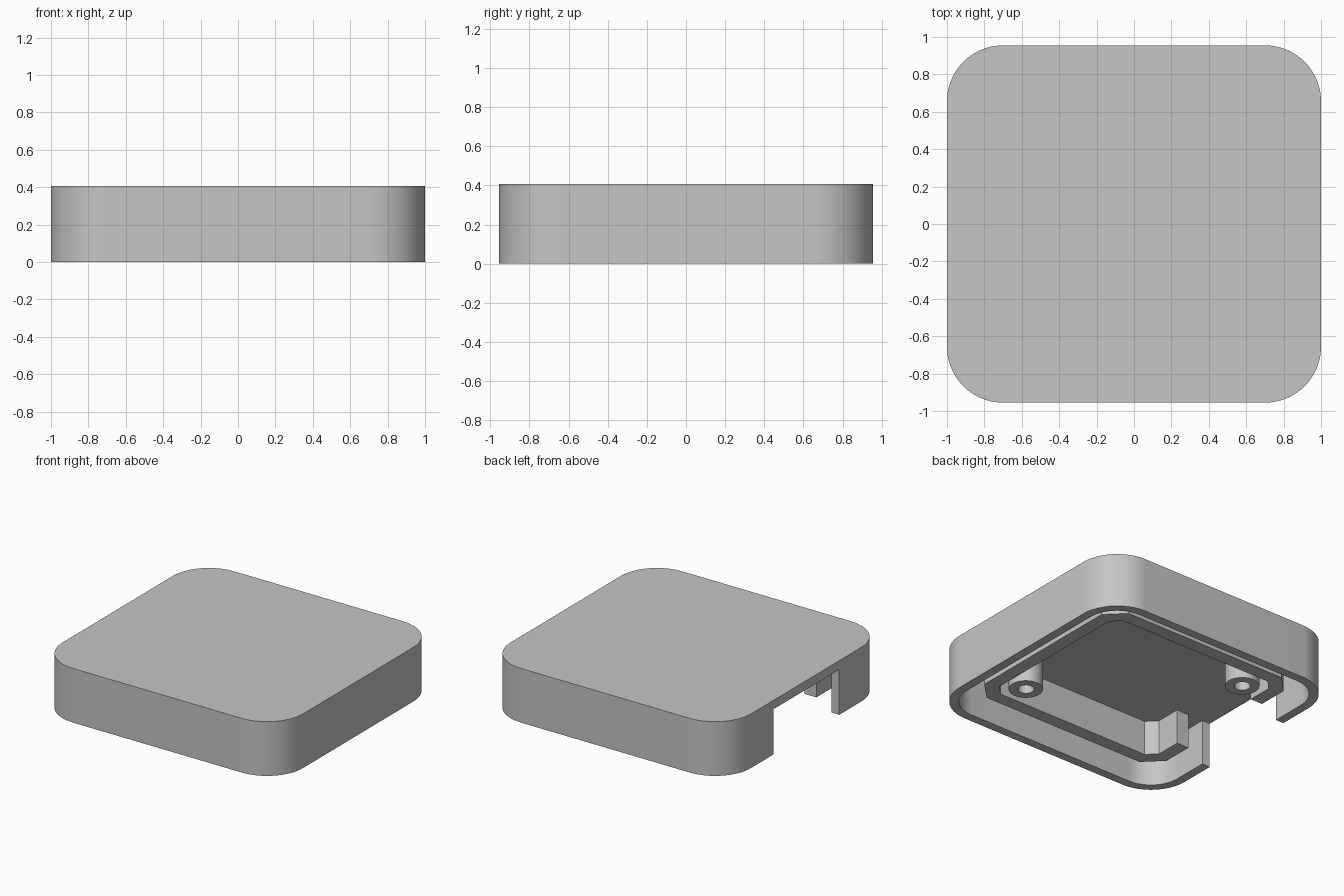
import bpy, bmesh, math

cube = bpy.data.objects.get("Cube")
if cube:
    bpy.data.objects.remove(cube, do_unlink=True)

HALF_X, HALF_Y, HEIGHT = 1.0, 0.955, 0.407
WALL = 0.066
ROOF_Z = 0.34        # underside of the roof
OPEN_Y = 0.39        # half width of the side opening
RIB_Z = 0.08         # lower edge of the inner rib and bosses

grey = bpy.data.materials.new("plastic_grey")
grey.use_nodes = True
COLOUR = (0.56, 0.56, 0.56, 1)
grey.diffuse_color = COLOUR
grey.node_tree.nodes["Principled BSDF"].inputs["Base Color"].default_value = COLOUR


def corner_outline(hx, hy, r, steps):
    """Rectangle outline with rounded corners (steps=1 gives a chamfer)."""
    pts = []
    for i, (sx, sy) in enumerate([(1, 1), (-1, 1), (-1, -1), (1, -1)]):
        for k in range(steps + 1):
            a = math.pi / 2 * (i + k / steps)
            pts.append((sx * (hx - r) + r * math.cos(a),
                        sy * (hy - r) + r * math.sin(a)))
    return pts


def prism(name, outline, z0, z1):
    """Solid extruded upward from a closed outline."""
    bm = bmesh.new()
    face = bm.faces.new([bm.verts.new((x, y, z0)) for x, y in outline])
    top = bmesh.ops.extrude_face_region(bm, geom=[face])
    bmesh.ops.translate(bm, vec=(0, 0, z1 - z0),
                        verts=[v for v in top["geom"] if isinstance(v, bmesh.types.BMVert)])
    bmesh.ops.recalc_face_normals(bm, faces=bm.faces)
    mesh = bpy.data.meshes.new(name)
    bm.to_mesh(mesh)
    bm.free()
    mesh.materials.append(grey)
    obj = bpy.data.objects.new(name, mesh)
    bpy.context.collection.objects.link(obj)
    return obj


def activate(obj):
    bpy.ops.object.select_all(action="DESELECT")
    obj.select_set(True)
    bpy.context.view_layer.objects.active = obj


def cut(obj, cutter):
    """Subtract a cutter, then discard it."""
    cutter.hide_render = True
    mod = obj.modifiers.new("cut", "BOOLEAN")
    mod.operation = "DIFFERENCE"
    mod.solver = "EXACT"
    mod.object = cutter
    activate(obj)
    bpy.ops.object.modifier_apply(modifier=mod.name)
    bpy.data.objects.remove(cutter, do_unlink=True)


def finish(obj):
    activate(obj)
    bpy.ops.object.shade_smooth_by_angle(angle=math.radians(30))


def side_opening(x0, x1, z1):
    outline = [(x0, -OPEN_Y), (x1, -OPEN_Y), (x1, OPEN_Y), (x0, OPEN_Y)]
    return prism("opening_cutter", outline, -0.1, z1)


def circle(cx, cy, r, n):
    return [(cx + r * math.cos(math.tau * i / n), cy + r * math.sin(math.tau * i / n))
            for i in range(n)]


# Outer shell: rounded lid, hollow below, with one side opening
shell = prism("lid_shell", corner_outline(HALF_X, HALF_Y, 0.3, 20), 0, HEIGHT)
cut(shell, prism("cavity_cutter",
                 corner_outline(HALF_X - WALL, HALF_Y - WALL, 0.3 - WALL, 20), -0.1, ROOF_Z))
cut(shell, side_opening(-1.2, -0.85, ROOF_Z))
finish(shell)

# Inner locating rib with chamfered corners, broken at the opening
RIB_X, RIB_Y, RIB_T, CHAMFER = 0.81, 0.75, 0.1, 0.13
rib = prism("inner_rib", corner_outline(RIB_X, RIB_Y, CHAMFER, 1), RIB_Z, ROOF_Z + 0.01)
cut(rib, prism("rib_cutter",
               corner_outline(RIB_X - RIB_T, RIB_Y - RIB_T, 0.07, 1), -0.1, HEIGHT + 0.1))
cut(rib, side_opening(-1.2, -0.5, HEIGHT + 0.1))
finish(rib)

# Two hollow screw bosses on opposite corners
for name, side in (("screw_boss_left", 1), ("screw_boss_right", -1)):
    cx, cy = 0.55 * side, -0.49 * side
    boss = prism(name, circle(cx, cy, 0.117, 40), RIB_Z, ROOF_Z + 0.01)
    cut(boss, prism("hole_cutter", circle(cx, cy, 0.055, 32), -0.1, HEIGHT + 0.1))
    finish(boss)
